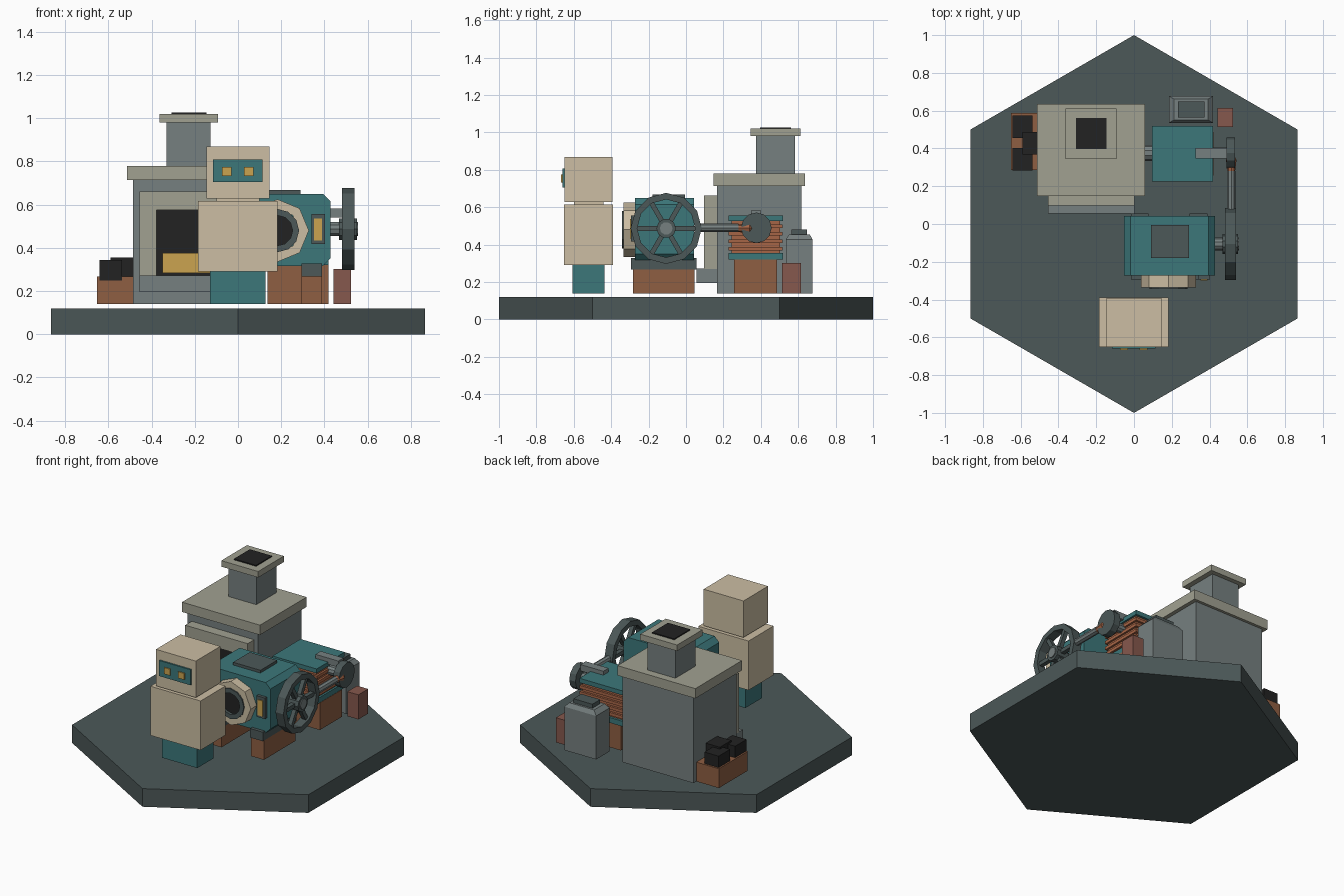
import bpy, bmesh, math
from mathutils import Matrix, Vector

if "Cube" in bpy.data.objects:
    bpy.data.objects.remove(bpy.data.objects["Cube"])


def mat(name, r, g, b):
    lin = [((c / 255 + 0.055) / 1.055) ** 2.4 for c in (r, g, b)]
    m = bpy.data.materials.new(name)
    m.diffuse_color = (*lin, 1)
    m.use_nodes = True
    m.node_tree.nodes["Principled BSDF"].inputs["Base Color"].default_value = m.diffuse_color
    return m


SLATE = mat("dark slate", 76, 88, 88)
TEAL = mat("teal", 60, 119, 122)
CREAM = mat("cream", 204, 190, 163)
GREY = mat("steel grey", 118, 128, 128)
STONE = mat("pale stone", 161, 161, 145)
BLACK = mat("soot black", 34, 34, 34)
BRICK = mat("brick brown", 142, 94, 66)
COPPER = mat("copper", 166, 101, 70)
RED = mat("red clay", 134, 88, 77)
GOLD = mat("amber", 203, 164, 80)


def finish(name, bm, m):
    bmesh.ops.recalc_face_normals(bm, faces=bm.faces)
    me = bpy.data.meshes.new(name)
    bm.to_mesh(me)
    bm.free()
    me.materials.append(m)
    ob = bpy.data.objects.new(name, me)
    bpy.context.collection.objects.link(ob)
    return ob


def box(name, m, x, y, z, taper=1.0):
    """Box from (min, max) ranges; taper scales the top face."""
    bm = bmesh.new()
    bmesh.ops.create_cube(bm, size=1)
    for v in bm.verts:
        k = taper if v.co.z > 0 else 1
        v.co = Vector(((x[0] + x[1]) / 2 + v.co.x * k * (x[1] - x[0]),
                       (y[0] + y[1]) / 2 + v.co.y * k * (y[1] - y[0]),
                       (z[0] + z[1]) / 2 + v.co.z * (z[1] - z[0])))
    return finish(name, bm, m)


AXES = {'x': Matrix(((0, 0, 1), (1, 0, 0), (0, 1, 0))),
        'y': Matrix(((1, 0, 0), (0, 0, 1), (0, 1, 0))),
        'z': Matrix.Identity(3)}


def prism(name, m, axis, centre, r, span, sides=12, r_in=0, r_end=None, turn=0.0):
    """Regular prism, cone or ring along an axis, span = (min, max) on it."""
    bm = bmesh.new()
    r_end = r if r_end is None else r_end
    M = AXES[axis]

    def loop(rad, h):
        out = []
        for i in range(sides):
            a = turn + 2 * math.pi * i / sides
            p = M @ Vector((rad * math.cos(a), rad * math.sin(a), h))
            out.append(bm.verts.new(p + Vector(centre)))
        return out
    loops = [loop(r, span[0]), loop(r_end, span[1])]
    if r_in:
        loops += [loop(r_in, span[1]), loop(r_in, span[0])]
    n = len(loops)
    for k in range(n if r_in else n - 1):
        a, b = loops[k], loops[(k + 1) % n]
        for i in range(sides):
            j = (i + 1) % sides
            bm.faces.new((a[i], a[j], b[j], b[i]))
    if not r_in:
        bm.faces.new(loops[0])
        bm.faces.new(loops[1])
    return finish(name, bm, m)


# Hexagonal base
prism("base", SLATE, 'z', (0, 0, 0), 1, (0, 0.12), 6, turn=math.pi / 6)

# Furnace with chimney
box("furnace_body", GREY, (-0.487, 0.032), (0.165, 0.617), (0.14, 0.715))
box("furnace_cap", STONE, (-0.513, 0.058), (0.147, 0.635), (0.715, 0.78))
box("chimney", GREY, (-0.33, -0.127), (0.373, 0.582), (0.78, 0.98))
box("chimney_cap", STONE, (-0.363, -0.093), (0.344, 0.612), (0.98, 1.02))
box("chimney_hole", BLACK, (-0.307, -0.145), (0.396, 0.562), (1.02, 1.027))

# Fire door: lintel, jambs, ledge, opening and embers
box("door_lintel", STONE, (-0.455, 0.003), (0.097, 0.166), (0.575, 0.662))
for side, x in (("left", (-0.455, -0.377)), ("right", (-0.075, 0.003))):
    box("door_jamb_" + side, STONE, x, (0.097, 0.166), (0.27, 0.575))
box("door_ledge", GREY, (-0.455, 0.003), (0.055, 0.166), (0.195, 0.272))
box("door_opening", BLACK, (-0.377, -0.075), (0.157, 0.166), (0.272, 0.575))
box("embers", GOLD, (-0.35, -0.102), (0.125, 0.158), (0.283, 0.377))

# Fuel box with lumps
box("fuel_box", BRICK, (-0.652, -0.487), (0.285, 0.587), (0.14, 0.268))
for i, (x, y, z) in enumerate(((-0.59, 0.515, 0.296), (-0.59, 0.343, 0.296),
                               (-0.538, 0.428, 0.308))):
    box(f"fuel_lump_{i}", BLACK, (x - 0.052, x + 0.052), (y - 0.06, y + 0.06),
        (z - 0.048, z + 0.048))

# Operator figure
box("figure_legs", TEAL, (-0.13, 0.127), (-0.608, -0.436), (0.14, 0.292))
box("figure_body", CREAM, (-0.185, 0.182), (-0.652, -0.39), (0.29, 0.616))
box("figure_head", CREAM, (-0.146, 0.146), (-0.65, -0.393), (0.628, 0.87))
box("figure_neck", CREAM, (-0.1, 0.1), (-0.6, -0.44), (0.616, 0.628))
box("figure_face", TEAL, (-0.116, 0.114), (-0.66, -0.65), (0.705, 0.808))
for side, x in (("left", -0.053), ("right", 0.05)):
    box("figure_eye_" + side, GOLD, (x - 0.022, x + 0.022), (-0.668, -0.66), (0.733, 0.775))

# Engine housing with chamfered long edges
housing = box("engine_housing", TEAL, (-0.052, 0.428), (-0.273, 0.042), (0.317, 0.65))
bm = bmesh.new()
bm.from_mesh(housing.data)
long_edges = [e for e in bm.edges if abs(e.verts[0].co.y - e.verts[1].co.y) > 0.1]
bmesh.ops.bevel(bm, geom=long_edges, offset=0.034, segments=1, affect='EDGES')
bm.to_mesh(housing.data)
bm.free()
box("engine_hatch", SLATE, (0.09, 0.29), (-0.18, -0.005), (0.645, 0.668))
for side, x in (("left", (-0.016, 0.077)), ("right", (0.295, 0.388))):
    box("engine_foot_" + side, SLATE, x, (-0.295, 0.056), (0.268, 0.328))
    box("engine_brick_" + side, BRICK, x, (-0.283, 0.046), (0.14, 0.268))

# Round port on the engine front
PORT = (0.183, 0, 0.48)
prism("port_ring", CREAM, 'y', PORT, 0.145, (-0.335, -0.27), 8, r_in=0.1)
prism("port_sleeve", SLATE, 'y', PORT, 0.1, (-0.343, -0.27), 12, r_in=0.07)
prism("port_hole", BLACK, 'y', PORT, 0.072, (-0.325, -0.27), 12)

# Gauge beside the port
box("gauge_frame", SLATE, (0.34, 0.402), (-0.293, -0.27), (0.418, 0.557))
box("gauge_glass", GOLD, (0.352, 0.39), (-0.299, -0.293), (0.433, 0.536))

# Flywheel on its shaft
WHEEL = (0, -0.106, 0.487)
prism("flywheel_rim", SLATE, 'x', WHEEL, 0.19, (0.482, 0.54), 12, r_in=0.155)
prism("flywheel_hub", SLATE, 'x', WHEEL, 0.052, (0.468, 0.55), 10)
prism("flywheel_shaft", GREY, 'x', WHEEL, 0.034, (0.42, 0.556), 10)
for i in range(3):
    spoke = box(f"flywheel_spokes_{i}", SLATE, (0.497, 0.525), (-0.165, 0.165), (-0.013, 0.013))
    spoke.data.transform(Matrix.Translation(WHEEL) @ Matrix.Rotation(i * math.pi / 3, 4, 'X'))

# Connecting rod and crank disc
prism("connecting_rod", GREY, 'y', (0.515, 0, 0.49), 0.022, (0.05, 0.28), 8)
prism("rod_end", COPPER, 'y', (0.515, 0, 0.488), 0.019, (0.27, 0.34), 8, r_end=0.028)
prism("rod_tip", COPPER, 'y', (0.515, 0, 0.488), 0.028, (0.34, 0.372), 8, r_end=0.008)
prism("crank_disc", SLATE, 'x', (0, 0.376, 0.49), 0.082, (0.49, 0.535), 12)
prism("crank_shaft", GREY, 'x', (0, 0.376, 0.49), 0.03, (0.4, 0.495), 10)
box("valve_bar", GREY, (0.325, 0.492), (0.347, 0.402), (0.54, 0.582))

# Finned cylinder block on its brick support
box("cylinder_support", BRICK, (0.137, 0.42), (0.257, 0.487), (0.14, 0.32))
box("cylinder_bottom", TEAL, (0.095, 0.418), (0.226, 0.519), (0.32, 0.355))
box("cylinder_core", COPPER, (0.108, 0.405), (0.242, 0.503), (0.355, 0.53))
box("cylinder_top", TEAL, (0.095, 0.418), (0.226, 0.519), (0.527, 0.556))
for i in range(4):
    z = 0.368 + i * 0.04
    box(f"cylinder_fin_{i}", COPPER, (0.097, 0.418), (0.228, 0.517), (z, z + 0.02))
prism("steam_pipe", GREY, 'x', (0, 0.375, 0.46), 0.042, (0.02, 0.11), 10)

# Water tank with stepped top
box("tank_body", GREY, (0.185, 0.418), (0.535, 0.677), (0.14, 0.428))
box("tank_shoulder", GREY, (0.185, 0.418), (0.535, 0.677), (0.428, 0.455), taper=0.78)
box("tank_lid", SLATE, (0.233, 0.372), (0.565, 0.648), (0.455, 0.482))

# Clay post
box("clay_post", RED, (0.442, 0.523), (0.513, 0.615), (0.14, 0.303))
